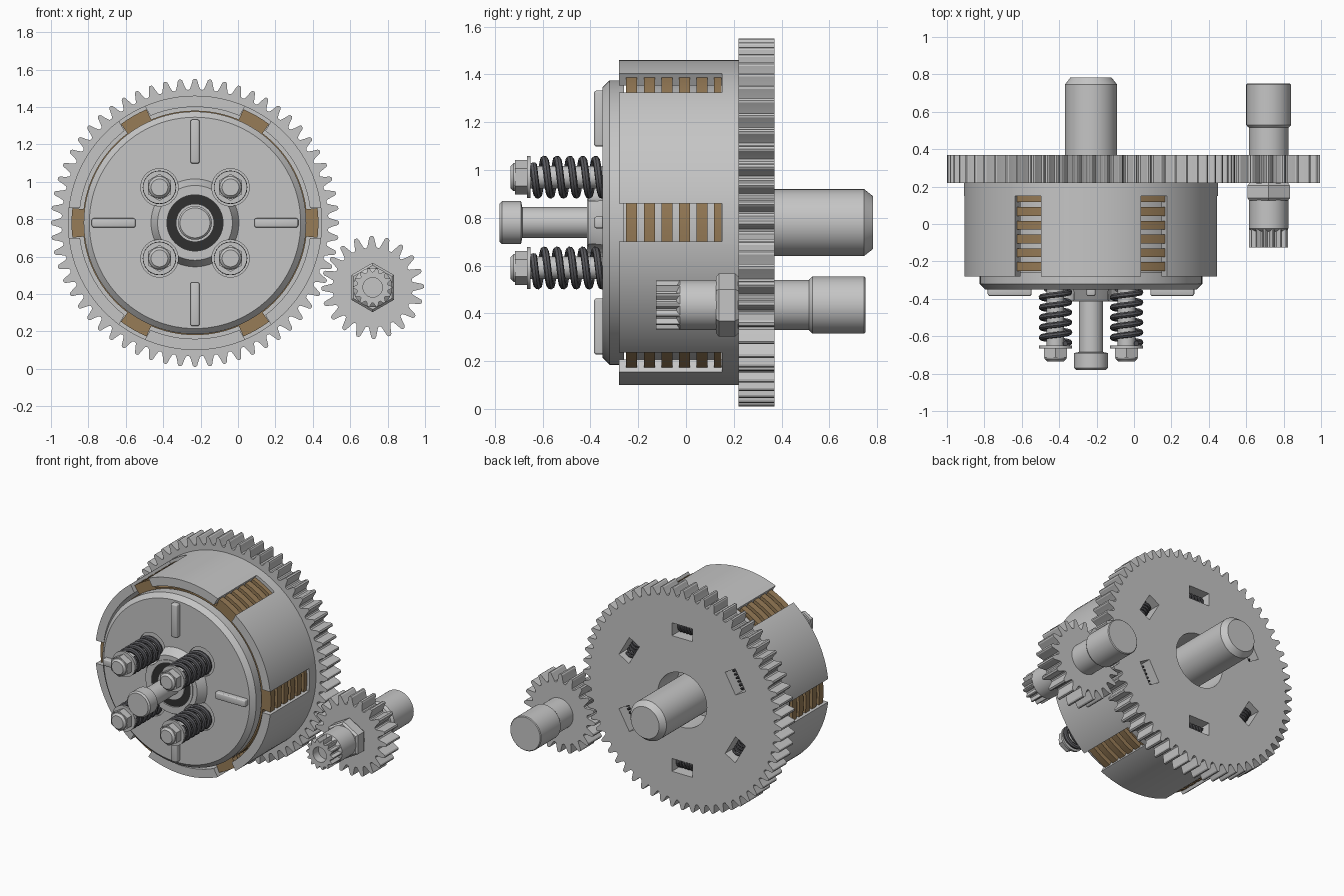
import bpy, bmesh
from math import sin, cos, pi, radians
from mathutils import Matrix, Vector

if "Cube" in bpy.data.objects:
    bpy.data.objects.remove(bpy.data.objects["Cube"], do_unlink=True)

HUB = (-0.23, 0.78)       # main axis (x, z)
PIN = (0.72, 0.435)       # pinion axis (x, z)


def material(name, r, g, b):
    m = bpy.data.materials.new(name)
    m.use_nodes = True
    m.diffuse_color = (r, g, b, 1)
    m.node_tree.nodes["Principled BSDF"].inputs["Base Color"].default_value = (r, g, b, 1)
    return m


STEEL = material("light steel", 0.56, 0.56, 0.56)
BROWN = material("friction brown", 0.31, 0.2, 0.095)
SPRING = material("dark spring steel", 0.1, 0.1, 0.11)
BLACK = material("bearing black", 0.03, 0.03, 0.03)


def finish(bm, name, mat):
    bmesh.ops.remove_doubles(bm, verts=bm.verts, dist=1e-5)
    bmesh.ops.recalc_face_normals(bm, faces=bm.faces)
    mesh = bpy.data.meshes.new(name)
    bm.to_mesh(mesh)
    bm.free()
    mesh.materials.append(mat)
    ob = bpy.data.objects.new(name, mesh)
    bpy.context.collection.objects.link(ob)
    return ob


def lathe(name, axis, profile, mat=STEEL, closed=False, sides=64, start=0):
    """Revolve (radius, y) points about a y-parallel axis; closed makes a ring."""
    bm = bmesh.new()
    pts = list(profile)
    if not closed:
        pts = [(0, pts[0][1])] + pts + [(0, pts[-1][1])]
    rings = []
    for i in range(sides):
        a = start + 2 * pi * i / sides
        rings.append([bm.verts.new((axis[0] + r * cos(a), y, axis[1] + r * sin(a))) for r, y in pts])
    n = len(pts)
    for i in range(sides):
        p, q = rings[i], rings[(i + 1) % sides]
        for j in range(n if closed else n - 1):
            k = (j + 1) % n
            bm.faces.new((p[j], p[k], q[k], q[j]))
    bmesh.ops.dissolve_degenerate(bm, dist=1e-6, edges=bm.edges)
    return finish(bm, name, mat)


def tube(name, axis, inner, outer, y0, y1, mat=STEEL):
    return lathe(name, axis, [(inner, y0), (outer, y0), (outer, y1), (inner, y1)], mat, True)


def prism(name, axis, outline, y0, y1, mat=STEEL):
    """Extrude a polar (radius, angle) outline along y."""
    bm = bmesh.new()
    face = bm.faces.new([bm.verts.new((axis[0] + r * cos(a), y0, axis[1] + r * sin(a))) for r, a in outline])
    new = bmesh.ops.extrude_face_region(bm, geom=[face])["geom"]
    bmesh.ops.translate(bm, vec=(0, y1 - y0, 0), verts=[v for v in new if isinstance(v, bmesh.types.BMVert)])
    return finish(bm, name, mat)


def teeth(count, root, tip, phase=0):
    """Polar outline of rounded gear teeth."""
    shape = [(-0.5, 0), (-0.37, 0.06), (-0.26, 0.4), (-0.15, 0.88), (-0.07, 1),
             (0.07, 1), (0.15, 0.88), (0.26, 0.4), (0.37, 0.06)]
    return [(root + (tip - root) * h, phase + 2 * pi * (i + t) / count)
            for i in range(count) for t, h in shape]


def block(name, angle, radius, size, y, mat=STEEL, bevel=0):
    """Box at a polar place about the hub: size is (radial, y, tangential)."""
    bm = bmesh.new()
    bmesh.ops.create_cube(bm, size=1)
    bmesh.ops.scale(bm, vec=size, verts=bm.verts)
    bmesh.ops.translate(bm, vec=(radius, y, 0), verts=bm.verts)
    bmesh.ops.rotate(bm, matrix=Matrix.Rotation(-angle, 3, 'Y'), verts=bm.verts)
    bmesh.ops.translate(bm, vec=(HUB[0], 0, HUB[1]), verts=bm.verts)
    if bevel:
        bmesh.ops.bevel(bm, geom=bm.edges[:], offset=bevel, segments=3, affect='EDGES', profile=0.5)
    return finish(bm, name, mat)


def coil(name, base, direction, length, radius, wire, turns):
    """Coil spring from base along direction."""
    d = Vector(direction).normalized()
    u = d.orthogonal().normalized()
    v = d.cross(u)
    curve = bpy.data.curves.new(name, 'CURVE')
    curve.dimensions = '3D'
    curve.bevel_depth = wire
    curve.bevel_resolution = 2
    curve.use_fill_caps = True
    steps = int(turns * 24)
    line = curve.splines.new('POLY')
    line.points.add(steps)
    for i, p in enumerate(line.points):
        a = 2 * pi * turns * i / steps
        p.co = (*(Vector(base) + d * length * i / steps + radius * (u * cos(a) + v * sin(a))), 1)
    curve.materials.append(SPRING)
    ob = bpy.data.objects.new(name, curve)
    bpy.context.collection.objects.link(ob)


cutters = []


def cut(target, cutter):
    cutter.hide_render = True
    cutters.append(cutter)
    mod = target.modifiers.new("cut", 'BOOLEAN')
    mod.operation = 'DIFFERENCE'
    mod.solver = 'EXACT'
    mod.object = cutter


SIXTHS = [radians(60 * i) for i in range(6)]

# Main gear with centre bore and six damper windows
gear = prism("main_gear", HUB, teeth(60, 0.712, 0.77), 0.22, 0.37)
cut(gear, lathe("gear_bore", HUB, [(0.19, 0.1), (0.19, 0.5)]))
for s in SIXTHS:
    a = s + radians(30)
    cut(gear, block("window_cutter", a, 0.475, (0.09, 0.4, 0.16), 0.3))
    t = Vector((-sin(a), 0, cos(a)))
    mid = Vector((HUB[0] + 0.475 * cos(a), 0.29, HUB[1] + 0.475 * sin(a)))
    coil("damper_spring", mid - t * 0.075, t, 0.15, 0.032, 0.009, 6)

# Slotted basket
basket = lathe("basket", HUB, [(0.19, 0.225), (0.68, 0.225), (0.68, -0.28), (0.62, -0.28),
                               (0.62, 0.15), (0.19, 0.15)], closed=True, sides=96)
for s in SIXTHS:
    cut(basket, block("slot_cutter", s, 0.65, (0.2, 0.5, 0.16), -0.1))

# Clutch pack: tabbed friction discs and plain plates between them
tab = []
for s in SIXTHS:
    tab += [(0.66, s + d * 0.04) for d in (-3, -1.5, 0, 1.5, 3)]
    tab += [(0.6, s + radians(d)) for d in range(7, 54, 2)]
for i in range(6):
    y = -0.25 + 0.0735 * i
    prism("friction_disc", HUB, tab, y, min(y + 0.046, 0.149), BROWN)
    if i < 5:
        tube("steel_plate", HUB, 0.3, 0.59, y + 0.046, y + 0.0735)
lathe("inner_hub", HUB, [(0.5, -0.28), (0.5, 0.15)])

# Pressure plate with raised boss and spring seats
plate = lathe("pressure_plate", HUB, [
    (0.16, -0.28), (0.16, -0.41), (0.2, -0.41), (0.235, -0.35), (0.565, -0.35),
    (0.595, -0.32), (0.595, -0.26), (0.16, -0.26)], closed=True, sides=96)
for i in range(4):
    block("plate_rib", i * pi / 2, 0.435, (0.235, 0.06, 0.05), -0.355, bevel=0.012)

# Spring bolts
for sx in (-1, 1):
    for sz in (-1, 1):
        c = (HUB[0] + 0.19 * sx, HUB[1] + 0.19 * sz)
        cut(plate, lathe("seat_cutter", c, [(0.1, -0.6), (0.1, -0.335)], sides=40))
        coil("clutch_spring", (c[0], -0.345, c[1]), (0, -1, 0), 0.295, 0.074, 0.016, 5.5)
        lathe("bolt_post", c, [(0.047, -0.66), (0.047, -0.3)], sides=32)
        lathe("bolt_washer", c, [(0.088, -0.665), (0.088, -0.65)], sides=40)
        lathe("bolt_head", c, [(0.072, -0.665), (0.072, -0.715)], sides=6, start=pi / 6)
        lathe("bolt_cap", c, [(0.045, -0.735), (0.058, -0.722), (0.06, -0.71)], sides=32)

# Release bearing and push rod
tube("bearing_sleeve", HUB, 0.15, 0.17, -0.415, -0.28)
tube("bearing", HUB, 0.1, 0.152, -0.405, -0.29, BLACK)
tube("bearing_inner_race", HUB, 0.06, 0.102, -0.415, -0.29)
lathe("push_rod", HUB, [(0.08, -0.78), (0.09, -0.77), (0.09, -0.69), (0.065, -0.685), (0.065, -0.27)])

# Main shaft
lathe("main_shaft", HUB, [(0.14, 0.1), (0.14, 0.745), (0.11, 0.783)])

# Pinion gear on its stepped shaft
prism("pinion_gear", PIN, teeth(20, 0.212, 0.275, radians(163.2)), 0.22, 0.37)
lathe("pinion_shaft", PIN, [(0.05, -0.06), (0.1, -0.03), (0.105, -0.025), (0.105, 0.515), (0.112, 0.52),
                            (0.12, 0.53), (0.12, 0.745), (0.115, 0.75)])
lathe("pinion_nut", PIN, [(0.118, 0.125), (0.132, 0.138), (0.132, 0.205), (0.118, 0.22)],
      sides=6, start=pi / 6)
spline = prism("pinion_spline", PIN, teeth(14, 0.083, 0.104), -0.125, -0.02)
cut(spline, lathe("spline_bore", PIN, [(0.052, -0.3), (0.052, -0.065)], sides=40))

# Apply cuts, turn coils into meshes and smooth the round surfaces
parts = [o for o in bpy.context.collection.objects
         if o.type in {'MESH', 'CURVE'} and o not in cutters]
for ob in parts:
    bpy.ops.object.select_all(action='DESELECT')
    ob.select_set(True)
    bpy.context.view_layer.objects.active = ob
    bpy.ops.object.convert(target='MESH')
    bpy.ops.object.shade_smooth_by_angle(angle=radians(25))
for c in cutters:
    bpy.data.objects.remove(c, do_unlink=True)
